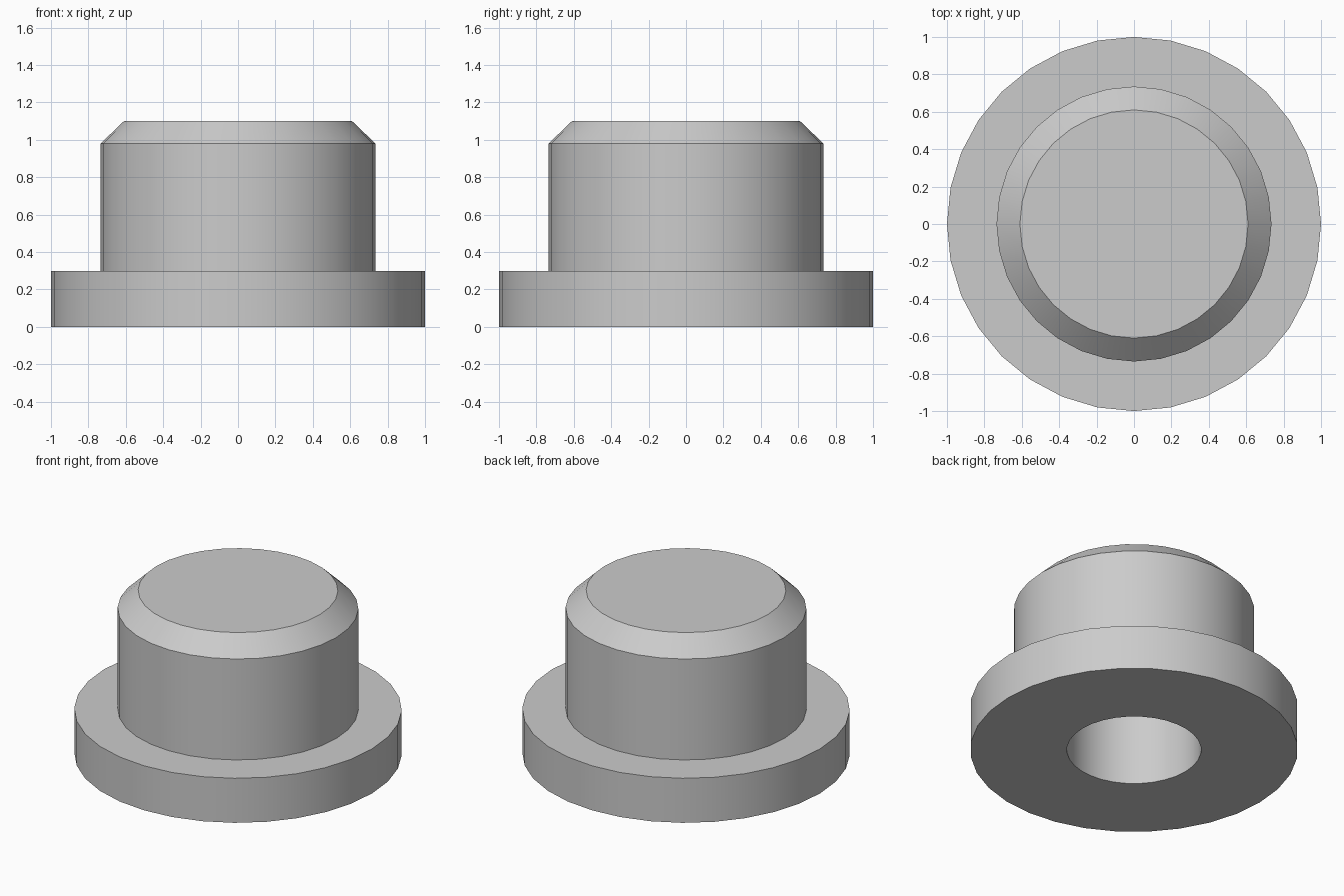
import bpy
import bmesh
import math

SIDES = 32

cube = bpy.data.objects.get("Cube")
if cube:
    bpy.data.objects.remove(cube, do_unlink=True)

# Plain grey for the whole part
grey = bpy.data.materials.new("plain_grey")
grey.use_nodes = True
colour = (0.6, 0.6, 0.6, 1.0)
grey.diffuse_color = colour
grey.node_tree.nodes["Principled BSDF"].inputs["Base Color"].default_value = colour

# Radius and height: blind bore, flange, stem, chamfered top
profile = [
    (0.41, 0.80), (0.41, 0.0),
    (1.0, 0.0), (1.0, 0.30),
    (0.735, 0.30), (0.735, 0.98),
    (0.61, 1.10),
]

# Turn the profile into rings, bridge them and cap both ends
bm = bmesh.new()
rings = []
for radius, z in profile:
    ring = []
    for i in range(SIDES):
        a = math.tau * i / SIDES
        ring.append(bm.verts.new((radius * math.cos(a), radius * math.sin(a), z)))
    rings.append(ring)
for low, high in zip(rings, rings[1:]):
    for i in range(SIDES):
        j = (i + 1) % SIDES
        bm.faces.new((low[i], low[j], high[j], high[i]))
bm.faces.new(rings[0])
bm.faces.new(rings[-1])
bmesh.ops.recalc_face_normals(bm, faces=bm.faces)

mesh = bpy.data.meshes.new("flanged_plug")
bm.to_mesh(mesh)
bm.free()
mesh.materials.append(grey)
plug = bpy.data.objects.new("flanged_plug", mesh)
bpy.context.collection.objects.link(plug)

# Smooth round walls with crisp rims
bpy.ops.object.select_all(action="DESELECT")
plug.select_set(True)
bpy.context.view_layer.objects.active = plug
bpy.ops.object.shade_smooth_by_angle(angle=math.radians(30))
